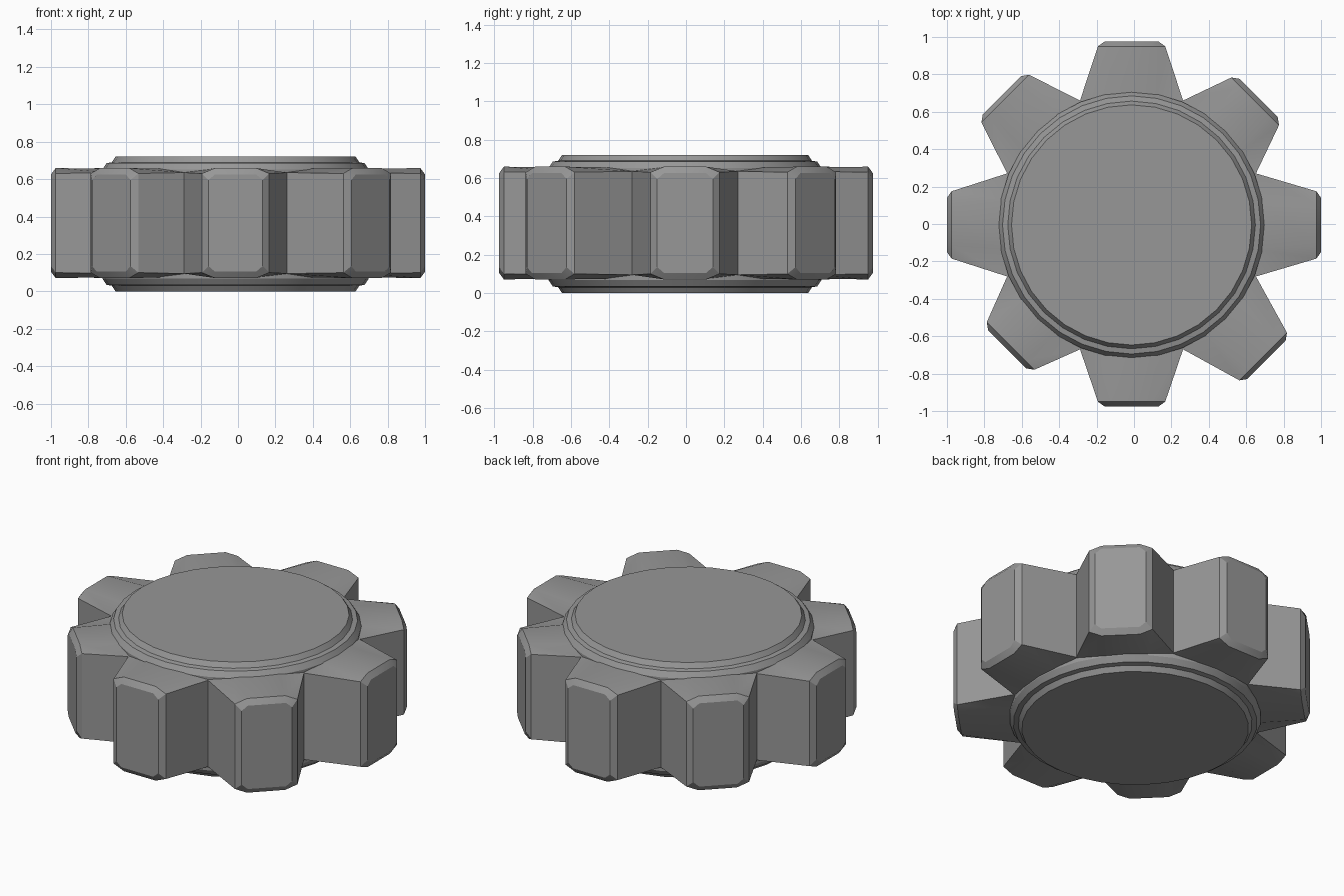
import bpy, bmesh, math
from mathutils import Vector

if "Cube" in bpy.data.objects:
    bpy.data.objects.remove(bpy.data.objects["Cube"])

CENTRE = Vector((-0.013, -0.005, 0))
MID = 0.365
ROOT_R = 0.72
# Hand-cut look: reach of each tooth, counter-clockwise from +x
REACH = [1.013, 0.96, 0.98, 0.98, 0.987, 0.94, 0.97, 1.02]

# Dark grey for the whole part
grey = bpy.data.materials.new("dark_grey")
grey.diffuse_color = (0.31, 0.31, 0.31, 1)
grey.use_nodes = True
grey.node_tree.nodes["Principled BSDF"].inputs["Base Color"].default_value = grey.diffuse_color


def finish(bm, name):
    bmesh.ops.remove_doubles(bm, verts=bm.verts, dist=0.0005)
    bmesh.ops.recalc_face_normals(bm, faces=bm.faces)
    mesh = bpy.data.meshes.new(name)
    bm.to_mesh(mesh)
    bm.free()
    mesh.materials.append(grey)
    obj = bpy.data.objects.new(name, mesh)
    bpy.context.collection.objects.link(obj)
    bpy.ops.object.select_all(action='DESELECT')
    obj.select_set(True)
    bpy.context.view_layer.objects.active = obj
    bpy.ops.object.shade_smooth_by_angle(angle=math.radians(30))
    return obj


def section(r, w_side, w_top, z_side, z_top):
    """Eight-sided tooth cross-section at radius r (r, sideways, height)."""
    top = [(w_side, z_side), (w_top, z_top), (-w_top, z_top), (-w_side, z_side)]
    pts = top + [(-w, -z) for w, z in top]
    return [Vector((r, w, MID + z)) for w, z in pts]


# Toothed ring
bm = bmesh.new()
half = math.pi / 8
root_r, root_w = ROOT_R * math.cos(half), ROOT_R * math.sin(half)
for i, reach in enumerate(REACH):
    a = i * math.pi / 4
    c, s = math.cos(a), math.sin(a)
    k = 0.75
    rings = [
        section(root_r * k, root_w * k, 0.11 * k, 0.27, 0.29),
        section(root_r, root_w, 0.13, 0.27, 0.29),
        section(reach - 0.025, 0.18, 0.11, 0.265, 0.294),
        section(reach, 0.145, 0.11, 0.23, 0.26),
    ]
    vs = [[bm.verts.new(CENTRE + Vector((p.x * c - p.y * s, p.x * s + p.y * c, p.z)))
           for p in ring] for ring in rings]
    for n in range(3):
        for j in range(8):
            # flanks are open inside the root so neighbouring teeth join
            if n == 0 and j in (3, 7):
                continue
            q = (j + 1) % 8
            bm.faces.new((vs[n][j], vs[n][q], vs[n + 1][q], vs[n + 1][j]))
    bm.faces.new(vs[3])
    bm.faces.new(vs[0])
finish(bm, "gear_teeth")

# Stepped hub, revolved from a profile
half_profile = [(0.642, 0.0), (0.662, 0.03), (0.69, 0.035), (0.712, 0.068)]
profile = half_profile + [(r, 0.72 - z) for r, z in reversed(half_profile)]
bm = bmesh.new()
N = 32
loops = [[bm.verts.new(CENTRE + Vector((r * math.cos(2 * math.pi * i / N),
                                        r * math.sin(2 * math.pi * i / N), z)))
          for i in range(N)] for r, z in profile]
for lo, hi in zip(loops, loops[1:]):
    for i in range(N):
        j = (i + 1) % N
        bm.faces.new((lo[i], lo[j], hi[j], hi[i]))
bm.faces.new(loops[0])
bm.faces.new(loops[-1])
finish(bm, "hub")
